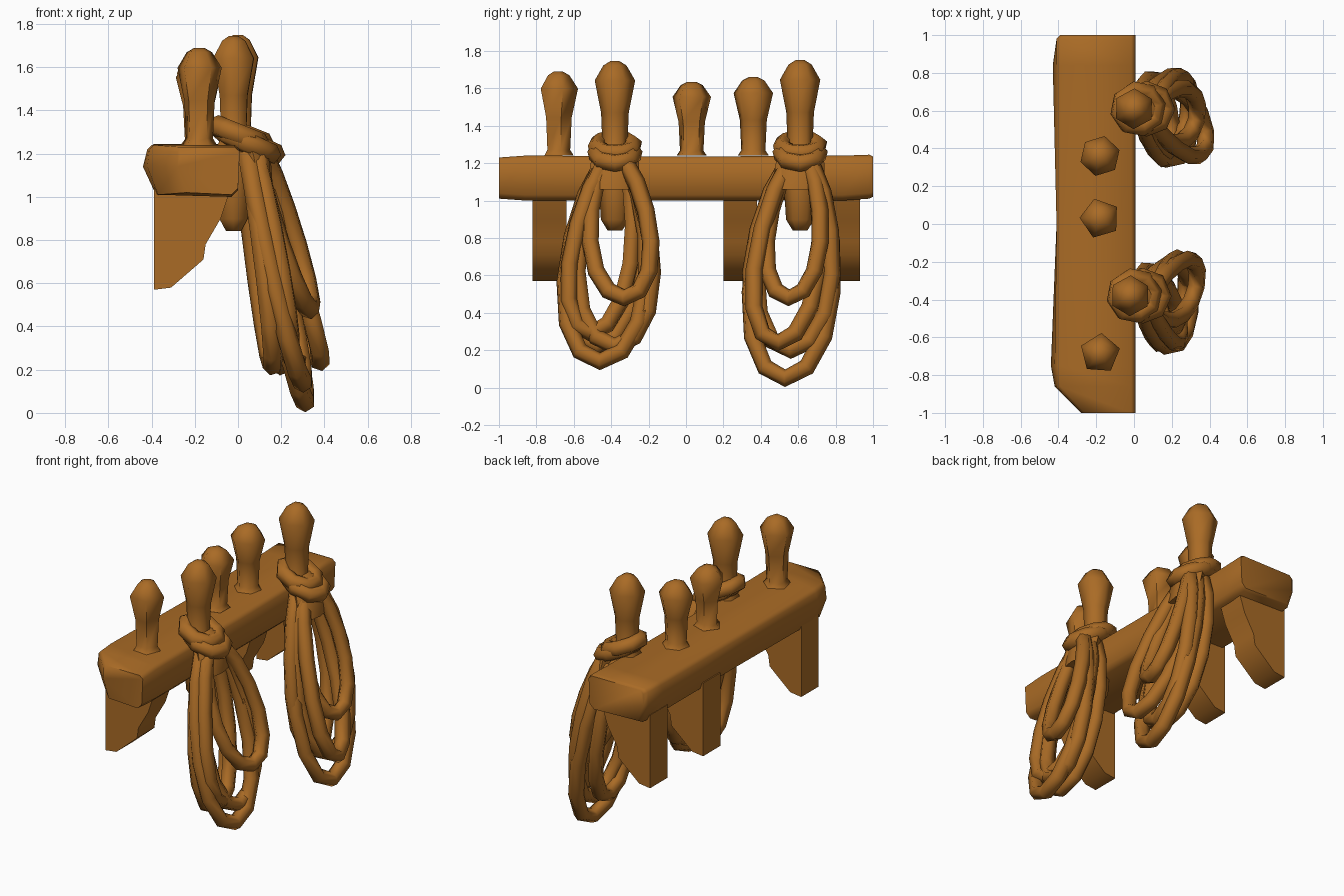
import bpy, bmesh, math
from mathutils import Vector

cube = bpy.data.objects.get("Cube")
if cube:
    bpy.data.objects.remove(cube, do_unlink=True)

wood = bpy.data.materials.new("warm brown")
wood.use_nodes = True
BROWN = (0.40, 0.147, 0.019, 1)
wood.diffuse_color = BROWN
wood.node_tree.nodes["Principled BSDF"].inputs["Base Color"].default_value = BROWN


def finish(name, mesh, angle):
    obj = bpy.data.objects.new(name, mesh)
    bpy.context.collection.objects.link(obj)
    mesh.materials.clear()
    mesh.materials.append(wood)
    bpy.ops.object.select_all(action='DESELECT')
    obj.select_set(True)
    bpy.context.view_layer.objects.active = obj
    bpy.ops.object.shade_smooth_by_angle(angle=math.radians(angle))
    return obj


def loft(name, rings, angle):
    """Skin a list of equal-length point rings and cap both ends."""
    bm = bmesh.new()
    rows = [[bm.verts.new(p) for p in ring] for ring in rings]
    n = len(rows[0])
    for a, b in zip(rows, rows[1:]):
        for i in range(n):
            bm.faces.new((a[i], a[(i + 1) % n], b[(i + 1) % n], b[i]))
    bm.faces.new(rows[0])
    bm.faces.new(rows[-1])
    bmesh.ops.recalc_face_normals(bm, faces=bm.faces)
    mesh = bpy.data.meshes.new(name)
    bm.to_mesh(mesh)
    bm.free()
    return finish(name, mesh, angle)


def circle(x, y, z, rx, ry, sides, turn=0.0, tilt=0.0):
    """Points round an ellipse that dips towards +x by tilt."""
    angles = [turn + i * math.tau / sides for i in range(sides)]
    return [Vector((x + rx * math.cos(a), y + ry * math.sin(a), z - tilt * math.cos(a)))
            for a in angles]


def rope(name, paths, radius):
    """Closed six-sided tubes along the given paths."""
    curve = bpy.data.curves.new(name, 'CURVE')
    curve.dimensions = '3D'
    curve.bevel_depth = radius
    curve.bevel_resolution = 1
    for path in paths:
        spline = curve.splines.new('POLY')
        spline.points.add(len(path) - 1)
        for point, co in zip(spline.points, path):
            point.co = (*co, 1)
        spline.use_cyclic_u = True
    temp = bpy.data.objects.new(name + "_path", curve)
    bpy.context.collection.objects.link(temp)
    bpy.context.view_layer.update()
    graph = bpy.context.evaluated_depsgraph_get()
    mesh = bpy.data.meshes.new_from_object(temp.evaluated_get(graph))
    bpy.data.objects.remove(temp, do_unlink=True)
    return finish(name, mesh, 75)


# Rail: worn beam with bulging back edge and a cut front corner
def rail_section(y, back, bulge, bottom, top):
    return [(back + 0.04, y, bottom), (-0.03, y, bottom - 0.01), (0.0, y, bottom + 0.02),
            (0.008, y, top - 0.02), (-0.015, y, top), (back + 0.02, y, top),
            (back, y, top - 0.02), (back - bulge, y, 1.14)]


loft("rail", [rail_section(*s) for s in (
    (-1.0, -0.28, 0.0, 1.02, 1.23), (-0.86, -0.41, 0.01, 1.01, 1.24),
    (-0.75, -0.42, 0.02, 1.01, 1.24), (0.0, -0.41, 0.0, 1.01, 1.235),
    (0.84, -0.41, 0.02, 1.01, 1.24), (0.98, -0.41, 0.0, 1.02, 1.245),
    (1.0, -0.39, 0.0, 1.03, 1.235))], 60)

# Wall brackets: tapered knees under the rail
KNEE = [(-0.39, 1.05), (-0.39, 0.57), (-0.31, 0.58), (-0.16, 0.71),
        (-0.15, 0.78), (-0.08, 0.9), (-0.03, 1.05)]
for name, y0, y1 in (("front", -0.82, -0.64), ("middle", 0.2, 0.38), ("rear", 0.75, 0.93)):
    loft(name + "_bracket", [[(x, y, z) for x, z in KNEE] for y in (y0, y1)], 45)

# Pins: waisted handles flaring to a blunt point, running through the rail
PIN = [(-0.42, 0.04), (-0.36, 0.075), (-0.2, 0.085), (0.0, 0.085), (0.03, 0.066),
       (0.2, 0.074), (0.35, 0.108), (0.42, 0.062), (0.44, 0.025)]


def pin(name, x, y, top, sides, turn):
    rings = []
    for h, r in PIN:
        z = 1.24 + h * (top - 1.24) / 0.44 if h > 0 else 1.24 + h * 0.95
        rings.append(circle(x, y, z, r, r, sides, turn))
    loft(name, rings, 65)


# Short pins stop inside the rail, so only their handles show
PIN_TAIL = PIN[:3]
LONG_PIN, PIN = PIN, PIN[3:]
for i, (y, top, sides, turn) in enumerate((
        (-0.685, 1.69, 5, 1.5), (0.03, 1.635, 5, 0.6), (0.36, 1.66, 6, 0.3))):
    pin(f"pin_{i + 1}", -0.18, y, top, sides, turn)
PIN = LONG_PIN


# Rope coils: hanging teardrop loops
def hanging_loop(y_top, y_mid, width, x_top, x_low, z_low, twist, steps=14):
    path = []
    for i in range(steps):
        a = math.tau * i / steps
        d = 0.5 - 0.5 * math.cos(a)          # 0 at the pin, 1 at the lowest point
        side = math.sin(a) * (0.72 + 0.42 * d)
        y = y_top + (y_mid - y_top) * d + width * side
        x = x_top + (x_low - x_top) * d + twist * math.sin(a)
        path.append(Vector((x, y, 1.24 + (z_low - 1.24) * d)))
    return path


# Each loop: y middle, half width, x top, x low, z low, twist
COILS = {
    "front": (-0.02, -0.38, 1.745, [
        (-0.46, 0.23, 0.05, 0.30, 0.14, 0.03), (-0.48, 0.20, 0.03, 0.16, 0.22, -0.02),
        (-0.33, 0.17, 0.09, 0.33, 0.48, 0.04), (-0.51, 0.17, 0.06, 0.24, 0.29, -0.03),
        (-0.38, 0.21, 0.10, 0.27, 0.22, 0.03)]),
    "rear": (0.0, 0.61, 1.75, [
        (0.53, 0.23, 0.05, 0.31, 0.05, 0.03), (0.52, 0.22, 0.03, 0.20, 0.22, -0.02),
        (0.55, 0.15, 0.09, 0.33, 0.48, 0.04), (0.49, 0.18, 0.06, 0.38, 0.24, -0.03),
        (0.56, 0.21, 0.10, 0.28, 0.20, 0.04)]),
}
for name, (x, y, top, loops) in COILS.items():
    pin(name + "_rope_pin", x, y, top, 6, 0.5)
    paths = [hanging_loop(y, *loop) for loop in loops]
    rope(name + "_rope_coil", paths, 0.047)
    # Gathered strands below the hitch, then the hitch round the pin
    loft(name + "_rope_gather", [
        circle(x + 0.04, y, 1.3, 0.07, 0.09, 8), circle(x + 0.09, y, 1.2, 0.08, 0.13, 8),
        circle(x + 0.12, y - 0.01, 1.06, 0.06, 0.14, 8)], 60)
    rope(name + "_rope_hitch", [circle(x + 0.02, y, 1.29, 0.1, 0.1, 8, 0.2, 0.04),
                                circle(x + 0.06, y, 1.25, 0.11, 0.1, 8, 0.0, 0.05)], 0.05)
